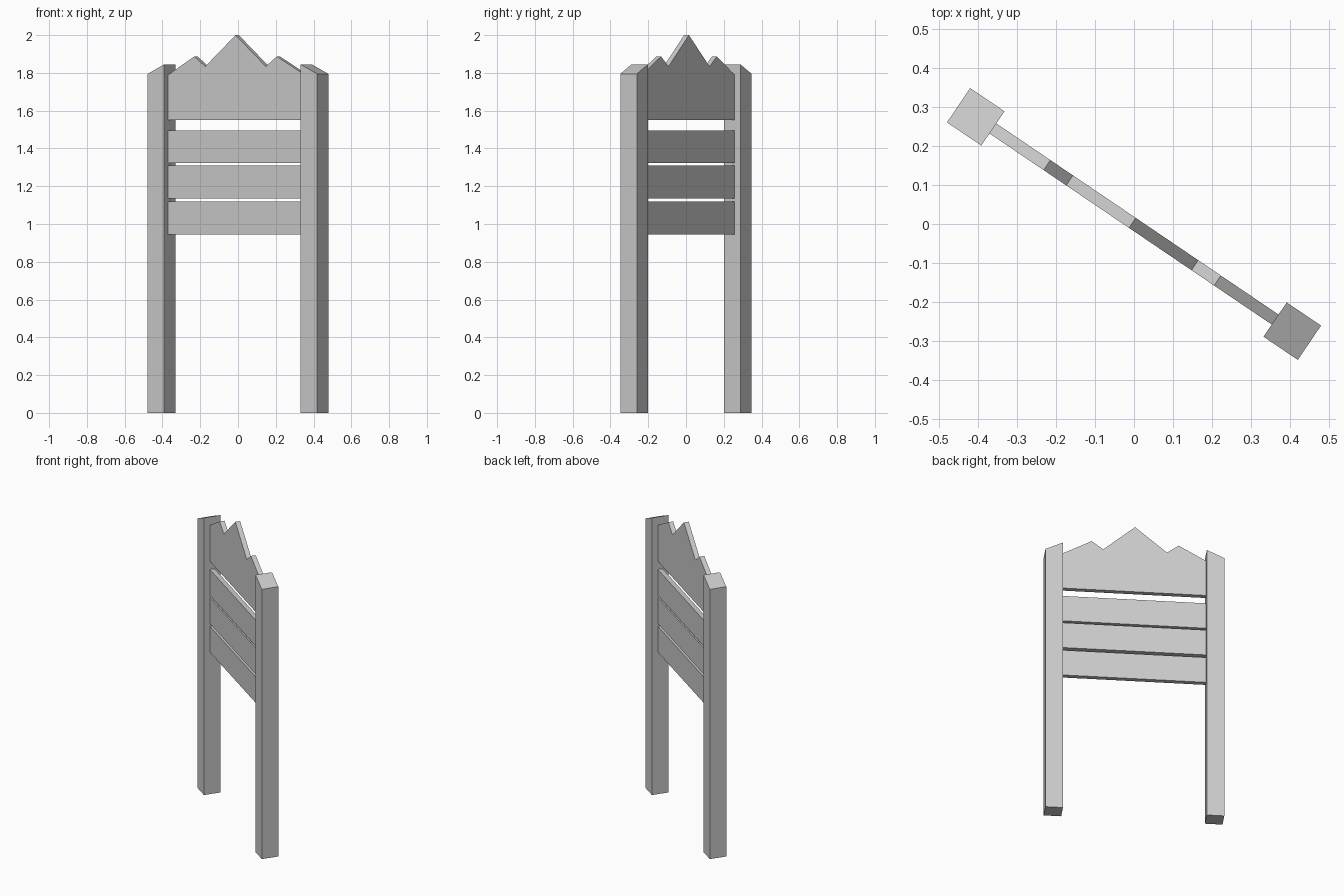
import bpy, bmesh
from math import radians

if "Cube" in bpy.data.objects:
    bpy.data.objects.remove(bpy.data.objects["Cube"])

TURN = radians(-34.1)   # whole sign is turned about z
POST_X, POST_H = 0.489, 0.053
BOARD_H = 0.0155
INNER = POST_X - POST_H


def prism(name, outline, half_depth):
    """Extrude an (x, z) outline along local y, centred, then turn it."""
    bm = bmesh.new()
    face = bm.faces.new([bm.verts.new((x, -half_depth, z)) for x, z in outline])
    ext = bmesh.ops.extrude_face_region(bm, geom=[face])
    verts = [v for v in ext["geom"] if isinstance(v, bmesh.types.BMVert)]
    bmesh.ops.translate(bm, verts=verts, vec=(0, 2 * half_depth, 0))
    bmesh.ops.recalc_face_normals(bm, faces=bm.faces)
    mesh = bpy.data.meshes.new(name)
    bm.to_mesh(mesh)
    bm.free()
    obj = bpy.data.objects.new(name, mesh)
    obj.rotation_euler.z = TURN
    bpy.context.collection.objects.link(obj)
    return obj


# Square posts, tops sloping down towards the outside
for side, label in ((-1, "left"), (1, "right")):
    outer, inner = side * (POST_X + POST_H), side * INNER
    prism(label + "_post",
          [(inner, 0), (outer, 0), (outer, 1.795), (inner, 1.845)], POST_H)

# Three horizontal planks
for i, (low, high) in enumerate(((0.945, 1.118), (1.136, 1.309), (1.322, 1.495))):
    prism(f"plank_{i + 1}",
          [(-INNER, low), (INNER, low), (INNER, high), (-INNER, high)], BOARD_H)

# Top panel with a mountain-shaped upper edge
prism("peaked_top_panel",
      [(-INNER, 1.55), (INNER, 1.55), (INNER, 1.79), (0.258, 1.887),
       (0.188, 1.834), (-0.005, 2.0), (-0.199, 1.834), (-0.269, 1.887),
       (-INNER, 1.79)], BOARD_H)
